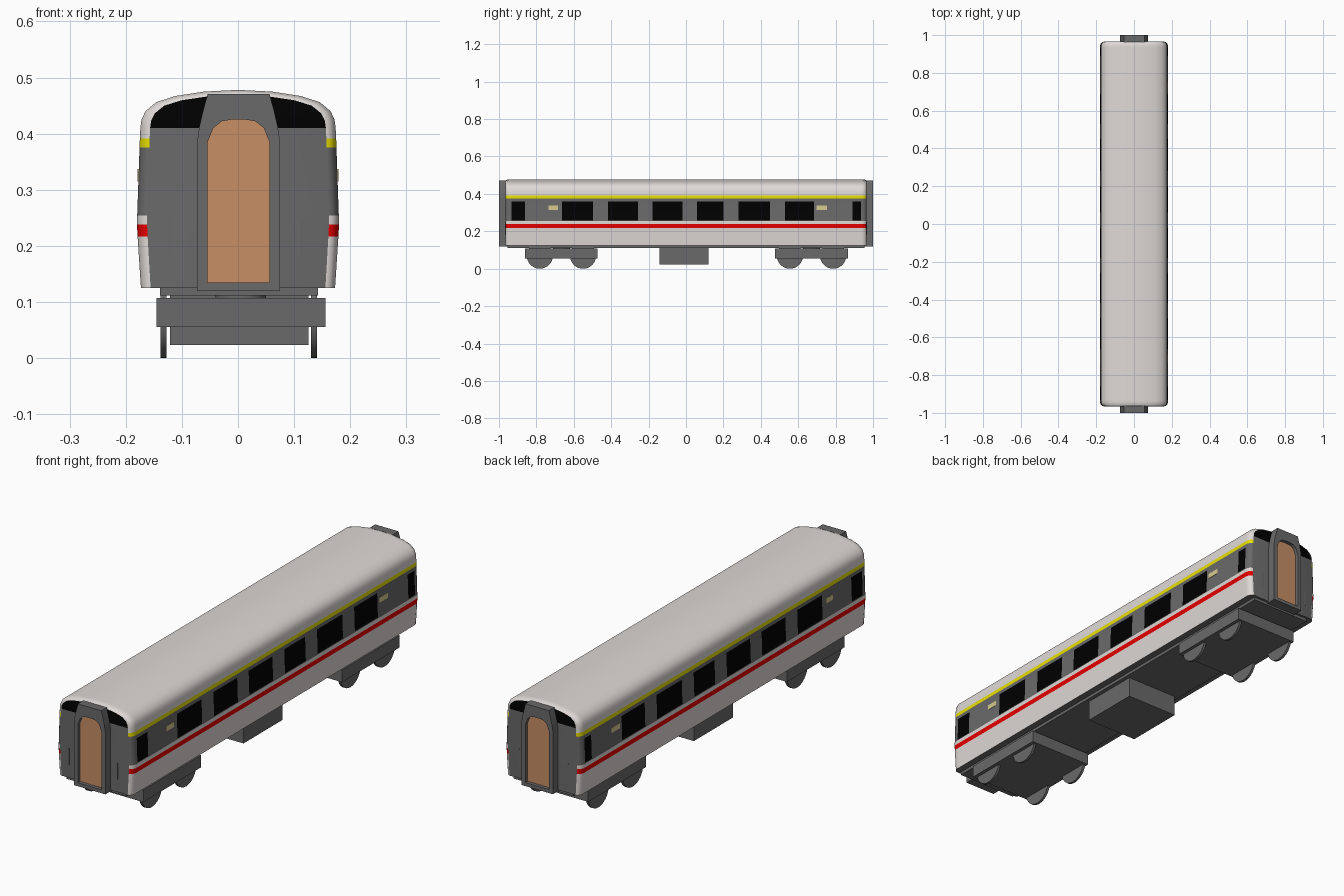
import bpy, bmesh, math
from mathutils import Matrix

if "Cube" in bpy.data.objects:
    bpy.data.objects.remove(bpy.data.objects["Cube"])


def mat(name, r, g, b):
    m = bpy.data.materials.new(name)
    m.diffuse_color = (r, g, b, 1)
    m.use_nodes = True
    m.node_tree.nodes["Principled BSDF"].inputs["Base Color"].default_value = m.diffuse_color
    return m


WHITE = mat("off_white", 0.74, 0.70, 0.675)
GREY = mat("dark_grey", 0.143, 0.143, 0.143)
BLACK = mat("glass_black", 0, 0, 0)
RED = mat("red", 0.8, 0, 0)
YELLOW = mat("yellow", 0.82, 0.76, 0)
TAN = mat("door_tan", 0.57, 0.275, 0.13)
BEIGE = mat("plate_beige", 0.68, 0.6, 0.28)


def finish(bm, name, mats, smooth=None):
    bmesh.ops.recalc_face_normals(bm, faces=bm.faces)
    me = bpy.data.meshes.new(name)
    bm.to_mesh(me)
    bm.free()
    for m in mats:
        me.materials.append(m)
    ob = bpy.data.objects.new(name, me)
    bpy.context.collection.objects.link(ob)
    if smooth:
        bpy.ops.object.select_all(action='DESELECT')
        ob.select_set(True)
        bpy.context.view_layer.objects.active = ob
        bpy.ops.object.shade_smooth_by_angle(angle=math.radians(smooth))
    return ob


def box(name, x0, x1, y0, y1, z0, z1, m):
    bm = bmesh.new()
    bmesh.ops.create_cube(bm, size=1)
    for v in bm.verts:
        v.co = ((x0 + x1) / 2 + v.co.x * (x1 - x0),
                (y0 + y1) / 2 + v.co.y * (y1 - y0),
                (z0 + z1) / 2 + v.co.z * (z1 - z0))
    return finish(bm, name, [m])


def cylinder(name, r, depth, loc, axis, m, seg=24):
    bm = bmesh.new()
    rot = Matrix.Rotation(math.pi / 2, 4, 'Y') if axis == 'X' else Matrix()
    bmesh.ops.create_cone(bm, cap_ends=True, segments=seg, radius1=r, radius2=r,
                          depth=depth, matrix=Matrix.Translation(loc) @ rot)
    return finish(bm, name, [m], 35)


# Car body: half profile (x, z) lofted along y, coloured by height and window spans
HALF = [(.173, .125), (.179, .217), (.18, .238), (.18, .254), (.1795, .258),
        (.176, .36), (.1755, .375), (.175, .391), (.174, .41), (.172, .425),
        (.165, .44), (.146, .456), (.112, .467), (.06, .475)]
PROFILE = HALF + [(0, .478)] + [(-x, z) for x, z in reversed(HALF)]
WINDOWS = [(-.933, -.86), (-.663, -.497), (-.417, -.257), (-.18, -.02),
           (.06, .2), (.28, .45), (.53, .685), (.89, .935)]
ENDS = [(.965, .018), (.963, .011), (.957, .005), (.945, 0)]


def paint(y, z):
    if z > .391 or z < .217 or .238 < z < .254:
        return 0
    if z < .238:
        return 3
    if z > .375:
        return 4
    if .258 < z < .36 and any(a < y < b for a, b in WINDOWS):
        return 2
    return 1


stations = [(-y, i) for y, i in ENDS] + [(y, 0) for w in WINDOWS for y in w] \
    + [(y, i) for y, i in reversed(ENDS)]
bm = bmesh.new()
rings = []
for y, inset in stations:
    ring = []
    for x, z in PROFILE:
        drop = inset * .5 * max(0, (z - .41) / .068)
        ring.append(bm.verts.new((x * (1 - inset / .18), y, z - drop)))
    rings.append(ring)
n = len(PROFILE)
for (ya, _), (yb, _), a, b in zip(stations, stations[1:], rings, rings[1:]):
    for i in range(n - 1):
        f = bm.faces.new((a[i], a[i + 1], b[i + 1], b[i]))
        f.material_index = paint((ya + yb) / 2, (PROFILE[i][1] + PROFILE[i + 1][1]) / 2)
    f = bm.faces.new((a[0], b[0], b[-1], a[-1]))
    f.material_index = 1
# End walls: grey below, black band under the roof
for ring in (rings[0], rings[-1]):
    for i in range(n // 2):
        quad = [ring[i], ring[i + 1], ring[n - 2 - i], ring[n - 1 - i]]
        if quad[1] is quad[2]:
            quad.pop(2)
        f = bm.faces.new(quad)
        f.material_index = 2 if PROFILE[i][1] > .405 else 1
finish(bm, "car_body", [WHITE, GREY, BLACK, RED, YELLOW], 35)

# Underframe and equipment box
box("underframe", -.139, .143, -.955, .955, .112, .127, GREY)
box("equipment_box", -.121, .126, -.143, .12, .023, .12, GREY)

# Destination plates on both sides
for side in (-1, 1):
    for y0, y1 in ((-.735, -.685), (.698, .755)):
        xs = sorted((side * .174, side * .1788))
        box("side_plate", *xs, y0, y1, .315, .337, BEIGE)

# Gangways: framed opening with recessed door
OUTER = [(.074, .12), (.074, .385), (.070, .412), (.063, .442), (.055, .471)]
INNER = [(.055, .135), (.055, .385), (.045, .41), (.030, .422), (.013, .425)]


def mirrored(pts):
    return pts + [(-x, z) for x, z in reversed(pts)]


for side in (-1, 1):
    bm = bmesh.new()
    loops = [[bm.verts.new((x + .001, side * y, z)) for x, z in mirrored(p)]
             for p, y in ((OUTER, .955), (OUTER, 1.0), (INNER, 1.0), (INNER, .985))]
    for a, b in zip(loops, loops[1:]):
        for i in range(len(a)):
            j = (i + 1) % len(a)
            bm.faces.new((a[i], a[j], b[j], b[i]))
    bm.faces.new(loops[0])
    bm.faces.new(loops[3]).material_index = 1
    finish(bm, "gangway", [GREY, TAN])
    # Handrails beside the gangway
    for x in (-.122, .107):
        ys = sorted((side * .963, side * .9665))
        box("handrail", x - .003, x + .003, *ys, .18, .25, GREY)

# Bogies
for cy in (-.666, .671):
    box("bogie_frame", -.145, .156, cy - .194, cy + .194, .055, .107, GREY)
    cylinder("bogie_pivot", .045, .025, (.005, cy, .11), 'Z', GREY)
    for dy in (-.1155, .1155):
        cylinder("axle", .012, .26, (.001, cy + dy, .07), 'X', GREY, 12)
        for x in (-.133, .1355):
            cylinder("wheel", .07, .011, (x, cy + dy, .07), 'X', GREY, 32)
